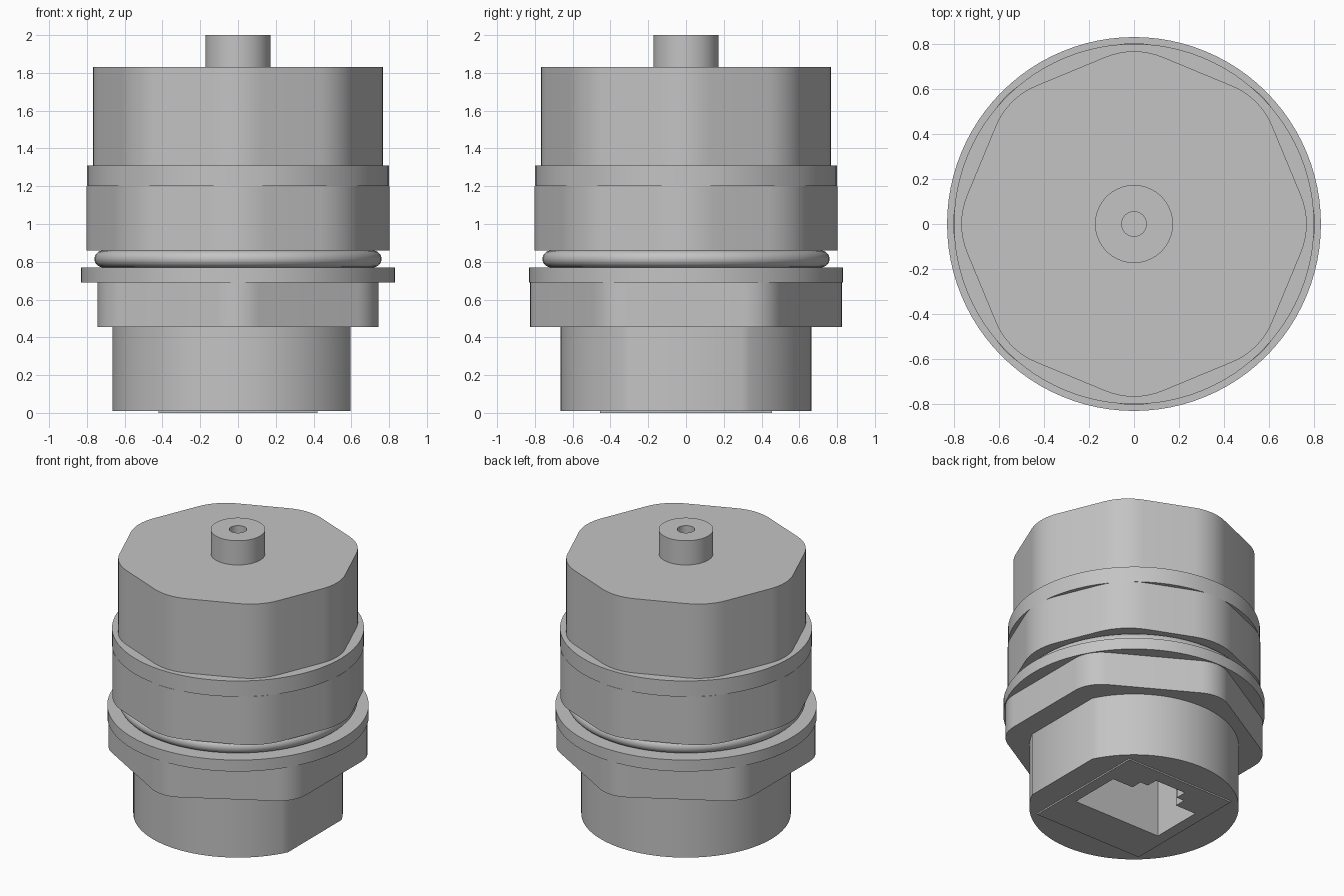
import bpy, bmesh
from math import pi, sin, cos, acos, radians

if "Cube" in bpy.data.objects:
    bpy.data.objects.remove(bpy.data.objects["Cube"])

GREY = (0.55, 0.55, 0.55, 1.0)
metal = bpy.data.materials.new("grey metal")
metal.use_nodes = True
metal.diffuse_color = GREY
metal.node_tree.nodes["Principled BSDF"].inputs["Base Color"].default_value = GREY


def arc(cx, cy, r, a0, a1, steps):
    return [(cx + r * cos(a0 + (a1 - a0) * i / steps),
             cy + r * sin(a0 + (a1 - a0) * i / steps)) for i in range(steps + 1)]


def circle(r, steps=96):
    return arc(0, 0, r, 0, 2 * pi, steps)[:-1]


def rounded_polygon(sides, reach, fillet, turn=0):
    """Regular polygon whose filleted corners reach out to a given radius."""
    pts = []
    for k in range(sides):
        a = turn + 2 * pi * k / sides
        d = reach - fillet
        pts += arc(d * cos(a), d * sin(a), fillet, a - pi / sides, a + pi / sides, 8)
    return pts


def prism(name, pts, z0, z1):
    bm = bmesh.new()
    face = bm.faces.new([bm.verts.new((x, y, z0)) for x, y in pts])
    ext = bmesh.ops.extrude_face_region(bm, geom=[face], use_keep_orig=True)
    for v in ext["geom"]:
        if isinstance(v, bmesh.types.BMVert):
            v.co.z = z1
    bmesh.ops.recalc_face_normals(bm, faces=bm.faces)
    mesh = bpy.data.meshes.new(name)
    bm.to_mesh(mesh)
    bm.free()
    mesh.materials.append(metal)
    obj = bpy.data.objects.new(name, mesh)
    bpy.context.collection.objects.link(obj)
    return obj


def activate(obj):
    bpy.ops.object.select_all(action='DESELECT')
    obj.select_set(True)
    bpy.context.view_layer.objects.active = obj


def cut(parts, cutter):
    for obj in parts:
        activate(obj)
        mod = obj.modifiers.new("cut", 'BOOLEAN')
        mod.operation = 'DIFFERENCE'
        mod.solver = 'EXACT'
        mod.object = cutter
        bpy.ops.object.modifier_apply(modifier=mod.name)
    bpy.data.objects.remove(cutter)


# Lower barrel with one flat side, and the thin socket plate under it
a = acos(0.595 / 0.665)
barrel = prism("lower_barrel", arc(0, 0, 0.665, a, 2 * pi - a, 80), 0.01, 0.455)
plate = prism("socket_plate",
              [(-0.42, -0.455), (0.42, -0.455), (0.42, 0.455), (-0.42, 0.455)], 0, 0.01)

# Hexagonal nut and round flange
nut = prism("hex_nut", rounded_polygon(6, 0.825, 0.22, pi / 2), 0.455, 0.69)
flange = prism("flange", circle(0.83), 0.69, 0.77)

# Neck and sealing ring
neck = prism("neck", circle(0.715), 0.77, 0.86)
bpy.ops.mesh.primitive_torus_add(location=(0, 0, 0.815), major_radius=0.715,
                                 minor_radius=0.045, major_segments=96, minor_segments=20)
seal = bpy.context.object
seal.name = "seal_ring"
seal.data.materials.append(metal)

# Upper housing: octagonal band, round collar, octagonal cap
band = prism("octagonal_band", rounded_polygon(8, 0.803, 0.4), 0.86, 1.2)
collar = prism("collar", circle(0.8), 1.2, 1.31)
cap = prism("octagonal_cap", rounded_polygon(8, 0.767, 0.33), 1.31, 1.83)
spout = prism("spout", circle(0.173, 64), 1.83, 2.0)

# Stepped socket opening from below
half = [(0.34, -0.17), (0.34, 0.2), (0.18, 0.2), (0.18, 0.28), (0.12, 0.28), (0.12, 0.36)]
outline = half + [(-x, y) for x, y in reversed(half)]
cut([plate, barrel, nut], prism("socket_cutter", outline, -0.1, 0.65))

# Bore in the spout
cut([spout, cap], prism("bore_cutter", circle(0.055, 32), 1.6, 2.1))

for obj in (barrel, plate, nut, flange, neck, seal, band, collar, cap, spout):
    activate(obj)
    bpy.ops.object.shade_smooth_by_angle(angle=radians(30))
